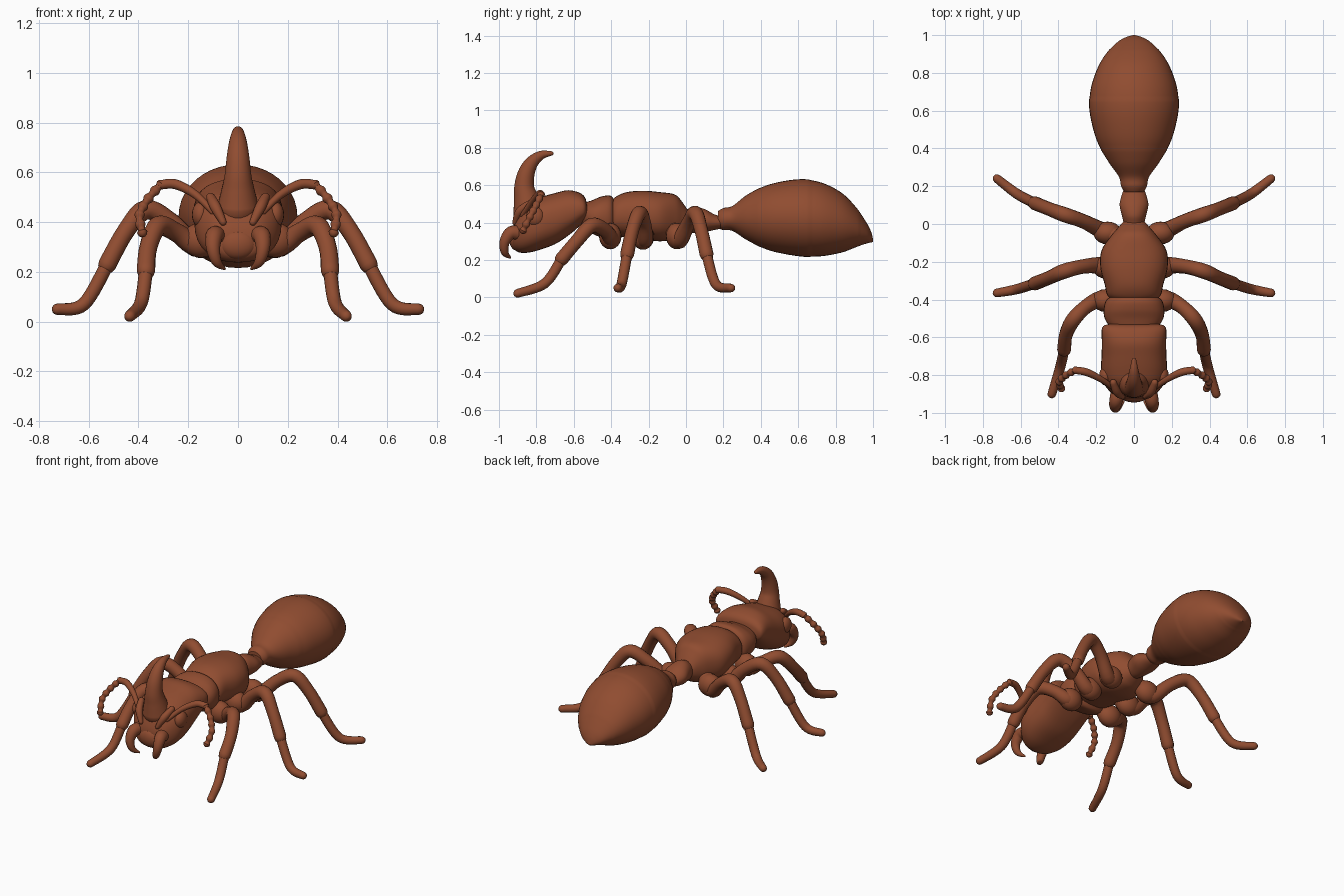
import bpy, bmesh
from math import cos, sin, pi, copysign
from mathutils import Vector

if "Cube" in bpy.data.objects:
    bpy.data.objects.remove(bpy.data.objects["Cube"])

brown = bpy.data.materials.new("reddish_brown")
brown.use_nodes = True
COLOR = (0.28, 0.073, 0.03, 1)
brown.diffuse_color = COLOR
brown.node_tree.nodes["Principled BSDF"].inputs["Base Color"].default_value = COLOR


def finish(name, bm, mirror):
    """Turn a bmesh into a smooth object, mirrored across x if asked."""
    bmesh.ops.recalc_face_normals(bm, faces=bm.faces)
    mesh = bpy.data.meshes.new(name)
    bm.to_mesh(mesh)
    bm.free()
    mesh.materials.append(brown)
    ob = bpy.data.objects.new(name, mesh)
    bpy.context.collection.objects.link(ob)
    bpy.ops.object.select_all(action="DESELECT")
    ob.select_set(True)
    bpy.context.view_layer.objects.active = ob
    bpy.ops.object.shade_smooth_by_angle(angle=0.7)
    if mirror:
        ob.modifiers.new("Mirror", "MIRROR").use_mirror_merge = False
    return ob


def spline(keys, steps):
    """Smooth curve through tuples of any length."""
    out = []
    for i in range(len(keys) - 1):
        a, b = keys[max(i - 1, 0)], keys[i]
        c, d = keys[i + 1], keys[min(i + 2, len(keys) - 1)]
        for s in range(steps):
            t = s / steps
            out.append([q + t / 2 * (r - p + t * (2 * p - 5 * q + 4 * r - e + t * (3 * q - p - 3 * r + e)))
                        for p, q, r, e in zip(a, b, c, d)])
    return out + [list(keys[-1])]


def skin(name, rings, mirror=False):
    bm = bmesh.new()
    loops = [[bm.verts.new(p) for p in ring] for ring in rings]
    n = len(loops[0])
    for a, b in zip(loops, loops[1:]):
        for i in range(n):
            j = (i + 1) % n
            bm.faces.new((a[i], a[j], b[j], b[i]))
    bm.faces.new(loops[0])
    bm.faces.new(loops[-1])
    return finish(name, bm, mirror)


def body(name, keys, power=2.0, sides=32, steps=5, ridge=None):
    """Loft along y from (y, top, bottom, half width)."""
    rings = []
    for y, top, low, w in spline(keys, steps):
        k = ridge(y) if ridge else 1
        zc, h, w = (top + low) / 2, max(top - low, 0.004) / 2 * k, max(w, 0.002) * k
        ring = []
        for i in range(sides):
            c, s = cos(2 * pi * i / sides), sin(2 * pi * i / sides)
            ring.append((copysign(abs(c) ** (2 / power), c) * w, y,
                         zc + copysign(abs(s) ** (2 / power), s) * h))
        rings.append(ring)
    return skin(name, rings)


def tube(name, keys, mirror=True, steps=5, sides=14):
    """Round limb through (x, y, z, radius) with domed ends."""
    pts = spline(keys, steps)
    centers = [Vector(p[:3]) for p in pts]
    radii = [max(p[3], 0.003) for p in pts]
    first = (centers[0] - centers[1]).normalized()
    last = (centers[-1] - centers[-2]).normalized()
    r0, r1 = radii[0], radii[-1]
    for f, g in ((0.5, 0.87), (0.87, 0.5), (1, 0.1)):
        centers.insert(0, Vector(pts[0][:3]) + first * r0 * f)
        radii.insert(0, r0 * g)
        centers.append(Vector(pts[-1][:3]) + last * r1 * f)
        radii.append(r1 * g)
    rings, u = [], None
    for i, c in enumerate(centers):
        d = (centers[min(i + 1, len(centers) - 1)] - centers[max(i - 1, 0)]).normalized()
        u = d.orthogonal() if u is None else u - d * u.dot(d)
        u.normalize()
        v = d.cross(u)
        rings.append([c + radii[i] * (u * cos(2 * pi * k / sides) + v * sin(2 * pi * k / sides))
                      for k in range(sides)])
    return skin(name, rings, mirror)


def ball(name, center, size, mirror=True):
    bm = bmesh.new()
    bmesh.ops.create_uvsphere(bm, u_segments=20, v_segments=12, radius=1)
    for v in bm.verts:
        v.co = Vector(c + s * p for c, s, p in zip(center, size, v.co))
    return finish(name, bm, mirror)


# Abdomen, with overlapping plates
def plates(y):
    for edge in (0.4, 0.66, 0.93):
        if y < edge:
            return 1 + 0.012 * max(0, 1 - (edge - y) / 0.15)
    return 1


body("abdomen", [(0.17, 0.46, 0.37, 0.05), (0.2, 0.478, 0.36, 0.068), (0.25, 0.49, 0.355, 0.08),
                 (0.33, 0.55, 0.305, 0.135), (0.45, 0.605, 0.25, 0.2), (0.6, 0.63, 0.222, 0.234),
                 (0.72, 0.615, 0.22, 0.228), (0.83, 0.56, 0.24, 0.19), (0.91, 0.48, 0.27, 0.14),
                 (0.965, 0.4, 0.288, 0.085), (0.99, 0.35, 0.294, 0.04), (1.0, 0.31, 0.297, 0.005)],
     steps=9, sides=40, ridge=plates)

# Waist
body("waist", [(-0.05, 0.46, 0.36, 0.06), (0.0, 0.47, 0.35, 0.055), (0.045, 0.485, 0.345, 0.064),
               (0.1, 0.472, 0.35, 0.076), (0.15, 0.445, 0.36, 0.066), (0.2, 0.43, 0.37, 0.048)])

# Thorax and collar
body("thorax", [(-0.41, 0.5, 0.34, 0.1), (-0.38, 0.535, 0.33, 0.14), (-0.32, 0.562, 0.32, 0.155),
                (-0.23, 0.57, 0.31, 0.178), (-0.14, 0.563, 0.3, 0.172), (-0.06, 0.55, 0.31, 0.12),
                (-0.02, 0.51, 0.33, 0.085), (0.02, 0.45, 0.36, 0.05)], power=2.3)
body("collar", [(-0.58, 0.49, 0.4, 0.08), (-0.545, 0.505, 0.37, 0.125), (-0.5, 0.52, 0.34, 0.155),
                (-0.45, 0.54, 0.32, 0.16), (-0.4, 0.542, 0.31, 0.145), (-0.375, 0.5, 0.33, 0.1)],
     power=2.3)

# Head
body("head", [(-0.53, 0.5, 0.44, 0.13), (-0.54, 0.535, 0.41, 0.162), (-0.57, 0.56, 0.38, 0.172),
              (-0.63, 0.573, 0.33, 0.17), (-0.7, 0.558, 0.285, 0.172), (-0.78, 0.535, 0.255, 0.175),
              (-0.84, 0.51, 0.24, 0.162), (-0.89, 0.455, 0.24, 0.125), (-0.92, 0.39, 0.26, 0.085),
              (-0.93, 0.34, 0.29, 0.03)], power=2.4)
ball("eye", (0.15, -0.805, 0.43), (0.035, 0.05, 0.052))
ball("mouth_plate", (0, -0.905, 0.31), (0.075, 0.04, 0.06), mirror=False)
tube("mandible", [(0.08, -0.88, 0.34, 0.04), (0.095, -0.935, 0.345, 0.036), (0.1, -0.97, 0.295, 0.028),
                  (0.085, -0.968, 0.24, 0.02), (0.055, -0.94, 0.213, 0.006)])
tube("brow_ridge", [(0.06, -0.915, 0.4, 0.014), (0.09, -0.89, 0.46, 0.022), (0.11, -0.84, 0.5, 0.018)])

# Curved horn
tube("horn", [(0, -0.84, 0.46, 0.085), (0, -0.855, 0.53, 0.067), (0, -0.865, 0.59, 0.054),
              (0, -0.855, 0.66, 0.046), (0, -0.825, 0.72, 0.036), (0, -0.775, 0.76, 0.024),
              (0, -0.72, 0.77, 0.012)], mirror=False, sides=20)

# Antennae with a beaded end
tube("antenna_stalk", [(0.1, -0.875, 0.44, 0.012), (0.17, -0.825, 0.51, 0.016), (0.25, -0.785, 0.552, 0.02),
                       (0.31, -0.775, 0.55, 0.019)])
lash = spline([(0.31, -0.775, 0.55), (0.36, -0.8, 0.495), (0.395, -0.835, 0.43), (0.385, -0.87, 0.36)], 4)
tube("antenna_lash", [(*p, 0.014 if i % 2 else 0.021) for i, p in enumerate(lash)], steps=4)

# Legs: hip lump, thigh and shin in one bent limb, thinner foot
LEGS = {
    "front": [(0.12, -0.41, 0.34), (0.18, -0.4, 0.315), (0.25, -0.435, 0.36), (0.32, -0.505, 0.385),
              (0.36, -0.585, 0.3), (0.37, -0.665, 0.205), (0.39, -0.755, 0.075), (0.435, -0.9, 0.022)],
    "middle": [(0.11, -0.24, 0.34), (0.18, -0.22, 0.31), (0.27, -0.225, 0.4), (0.37, -0.25, 0.45),
               (0.45, -0.285, 0.365), (0.525, -0.315, 0.23), (0.62, -0.345, 0.07), (0.725, -0.365, 0.05)],
    "hind": [(0.11, -0.06, 0.35), (0.17, -0.035, 0.305), (0.27, 0.015, 0.4), (0.37, 0.05, 0.45),
             (0.45, 0.08, 0.365), (0.525, 0.11, 0.23), (0.62, 0.16, 0.07), (0.725, 0.24, 0.05)],
}
for side, p in LEGS.items():
    hip = tuple((a + b) / 2 for a, b in zip(p[0], p[1]))
    ball(side + "_hip", hip, (0.075, 0.06, 0.07))
    limb = zip(p[:6], (0.05, 0.045, 0.038, 0.04, 0.036, 0.037))
    tube(side + "_leg", [(*c, r) for c, r in limb])
    foot = zip(p[5:], (0.028, 0.027, 0.023))
    tube(side + "_foot", [(*c, r) for c, r in foot], steps=8)
